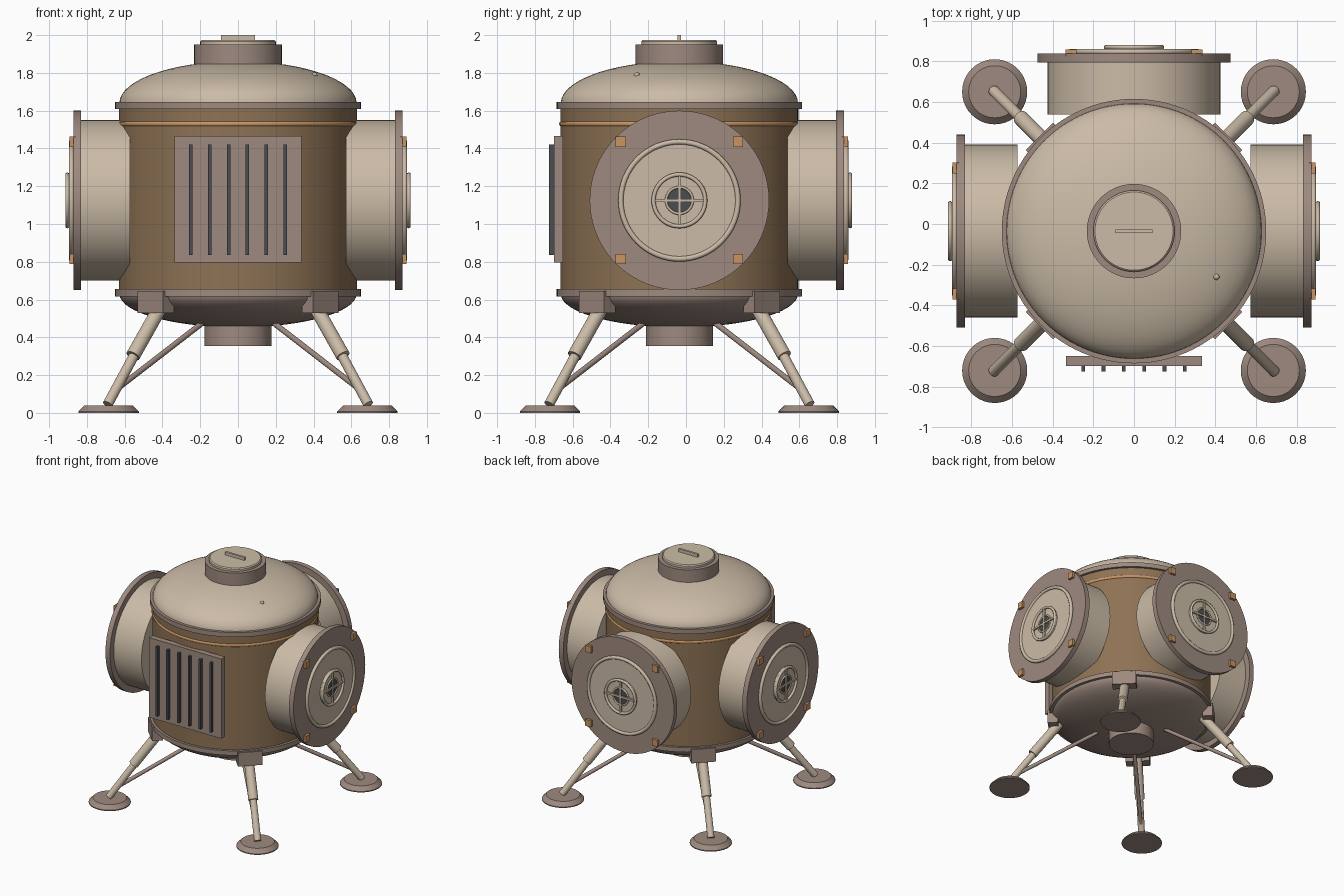
import bpy, math
from mathutils import Vector, Matrix

if "Cube" in bpy.data.objects:
    bpy.data.objects.remove(bpy.data.objects["Cube"])

CY = -0.035          # body axis sits slightly forward of the origin
PZ = 1.125           # height of the port axes
C = Vector((0, CY, 0))


def mat(name, rgb):
    m = bpy.data.materials.new(name)
    m.diffuse_color = (*rgb, 1)
    m.use_nodes = True
    m.node_tree.nodes["Principled BSDF"].inputs["Base Color"].default_value = m.diffuse_color
    return m


SHELL = mat("beige shell", (0.60, 0.50, 0.385))
TRIM = mat("mauve trim", (0.34, 0.255, 0.215))
BROWN = mat("brown hull", (0.27, 0.17, 0.09))
COPPER = mat("copper", (0.58, 0.30, 0.13))
DARK = mat("dark slate", (0.07, 0.075, 0.085))


def finish(ob, name, m, angle=35):
    ob.name = name
    ob.data.materials.clear()
    ob.data.materials.append(m)
    bpy.ops.object.select_all(action='DESELECT')
    ob.select_set(True)
    bpy.context.view_layer.objects.active = ob
    bpy.ops.object.shade_smooth_by_angle(angle=math.radians(angle))
    return ob


def lathe(name, prof, m, matrix, n=64):
    """Revolve (radius, height) points about local z, closing both ends."""
    verts, faces = [], []
    for r, h in prof:
        for i in range(n):
            a = 2 * math.pi * i / n
            verts.append((r * math.cos(a), r * math.sin(a), h))
    for k in range(len(prof) - 1):
        for i in range(n):
            j = (i + 1) % n
            faces.append((k*n + i, k*n + j, (k+1)*n + j, (k+1)*n + i))
    faces.append(tuple(reversed(range(n))))
    faces.append(tuple((len(prof) - 1) * n + i for i in range(n)))
    me = bpy.data.meshes.new(name)
    me.from_pydata(verts, [], faces)
    ob = bpy.data.objects.new(name, me)
    bpy.context.collection.objects.link(ob)
    ob.matrix_world = matrix
    return finish(ob, name, m)


def box(name, lo, hi, m, matrix):
    bpy.ops.mesh.primitive_cube_add(size=1)
    ob = bpy.context.object
    lo, hi = Vector(lo), Vector(hi)
    ob.data.transform(Matrix.Translation((lo + hi) / 2) @ Matrix.Diagonal((*(hi - lo), 1)))
    ob.matrix_world = matrix
    return finish(ob, name, m)


def torus(name, R, r, m, matrix, n=64):
    bpy.ops.mesh.primitive_torus_add(major_radius=R, minor_radius=r,
                                     major_segments=n, minor_segments=10)
    ob = bpy.context.object
    ob.matrix_world = matrix
    return finish(ob, name, m, 60)


def rod(name, a, b, r, m, matrix, n=24):
    a, b = Vector(a), Vector(b)
    rot = (b - a).to_track_quat('Z', 'Y').to_matrix().to_4x4()
    return lathe(name, [(r, 0), (r, (b - a).length)], m,
                 matrix @ Matrix.Translation(a) @ rot, n)


BODY = Matrix.Translation(C)

# hull barrel, flanges and copper band
lathe("hull_barrel", [(0.63, 0.63), (0.63, 1.63)], BROWN, BODY, 96)
lathe("upper_flange", [(0.65, 1.608), (0.65, 1.647)], TRIM, BODY, 96)
lathe("lower_flange", [(0.65, 0.617), (0.65, 0.655)], TRIM, BODY, 96)
torus("copper_band", 0.622, 0.015, COPPER, BODY @ Matrix.Translation((0, 0, 1.53)), 96)

# domes
arc = [math.radians(a) for a in range(0, 85, 6)]
lathe("top_dome", [(0.628 * math.cos(a), 1.64 + 0.222 * math.sin(a)) for a in arc], SHELL, BODY, 96)
lathe("bottom_dome", [(0.628 * math.cos(a), 0.63 - 0.177 * math.sin(a)) for a in reversed(arc)],
      TRIM, BODY, 96)
lathe("bottom_neck", [(0.178, 0.355), (0.178, 0.47)], TRIM, BODY)

# top hatch with handle, and small beacon on the dome
lathe("top_neck", [(0.232, 1.82), (0.232, 1.95)], TRIM, BODY)
lathe("top_hatch", [(0.2, 1.94), (0.2, 1.967), (0.192, 1.975)], SHELL, BODY)
box("top_handle", (-0.09, -0.009, 1.97), (0.09, 0.009, 2.0), SHELL, BODY)
bpy.ops.mesh.primitive_uv_sphere_add(segments=16, ring_count=8, radius=0.015,
                                     location=(0.405, -0.26, 1.788))
finish(bpy.context.object, "dome_beacon", SHELL, 60)

# three docking ports: right, back, left (local z points outward)
for side, ang in (("right", 0), ("back", 90), ("left", 180)):
    M = (Matrix.Translation((0, CY, PZ)) @ Matrix.Rotation(math.radians(ang), 4, 'Z')
         @ Matrix.Rotation(math.radians(90), 4, 'Y'))
    up = lambda h: M @ Matrix.Translation((0, 0, h))
    p = side + "_port_"
    lathe(p + "tunnel", [(0.425, 0.573), (0.425, 0.84)], SHELL, M, 72)
    lathe(p + "flange", [(0.475, 0.83), (0.475, 0.872)], TRIM, M, 72)
    lathe(p + "door", [(0.315, 0.865), (0.315, 0.883)], SHELL, M)
    torus(p + "door_rim", 0.31, 0.014, SHELL, up(0.882))
    lathe(p + "hub", [(0.14, 0.88), (0.14, 0.897)], SHELL, M, 48)
    torus(p + "hub_rim", 0.137, 0.011, SHELL, up(0.904), 48)
    lathe(p + "window", [(0.068, 0.89), (0.068, 0.9)], DARK, M, 32)
    torus(p + "window_rim", 0.07, 0.007, SHELL, up(0.9), 40)
    box(p + "spoke_a", (-0.13, -0.008, 0.893), (0.13, 0.008, 0.91), SHELL, M)
    box(p + "spoke_b", (-0.008, -0.13, 0.893), (0.008, 0.13, 0.91), SHELL, M)
    for i in range(4):
        x, y = (0.31 if i & 1 else -0.31), (0.31 if i & 2 else -0.31)
        box(p + "latch_%d" % (i + 1), (x - 0.027, y - 0.027, 0.86),
            (x + 0.027, y + 0.027, 0.892), COPPER, M)

# front radiator panel with six slats
I = Matrix.Identity(4)
box("radiator_panel", (-0.335, -0.698, 0.797), (0.335, -0.65, 1.465), TRIM, I)
for i in range(6):
    x = -0.25 + 0.1 * i
    box("radiator_slat_%d" % (i + 1), (x - 0.009, -0.724, 0.837), (x + 0.009, -0.69, 1.42), DARK, I)

# four legs (local x points outward along the diagonal)
S = math.sqrt(2)
for name, ang in (("back_right", 45), ("back_left", 135), ("front_left", 225), ("front_right", 315)):
    M = BODY @ Matrix.Rotation(math.radians(ang), 4, 'Z')
    foot = Matrix.Translation((0.685 * S, 0, 0))
    lathe(name + "_foot", [(0.16, 0), (0.16, 0.008), (0.128, 0.04)], TRIM, M @ foot, 40)
    rod(name + "_strut", (0.69 * S, 0, 0.045), (0.52 * S, 0, 0.36), 0.027, SHELL, M)
    rod(name + "_sleeve", (0.556 * S, 0, 0.302), (0.405 * S, 0, 0.57), 0.038, SHELL, M)
    rod(name + "_brace", (0.63 * S, 0, 0.135), (0.19 * S, 0, 0.475), 0.015, TRIM, M, 16)
    box(name + "_bracket", (0.575, -0.095, 0.53), (0.658, 0.095, 0.645), TRIM, M)
